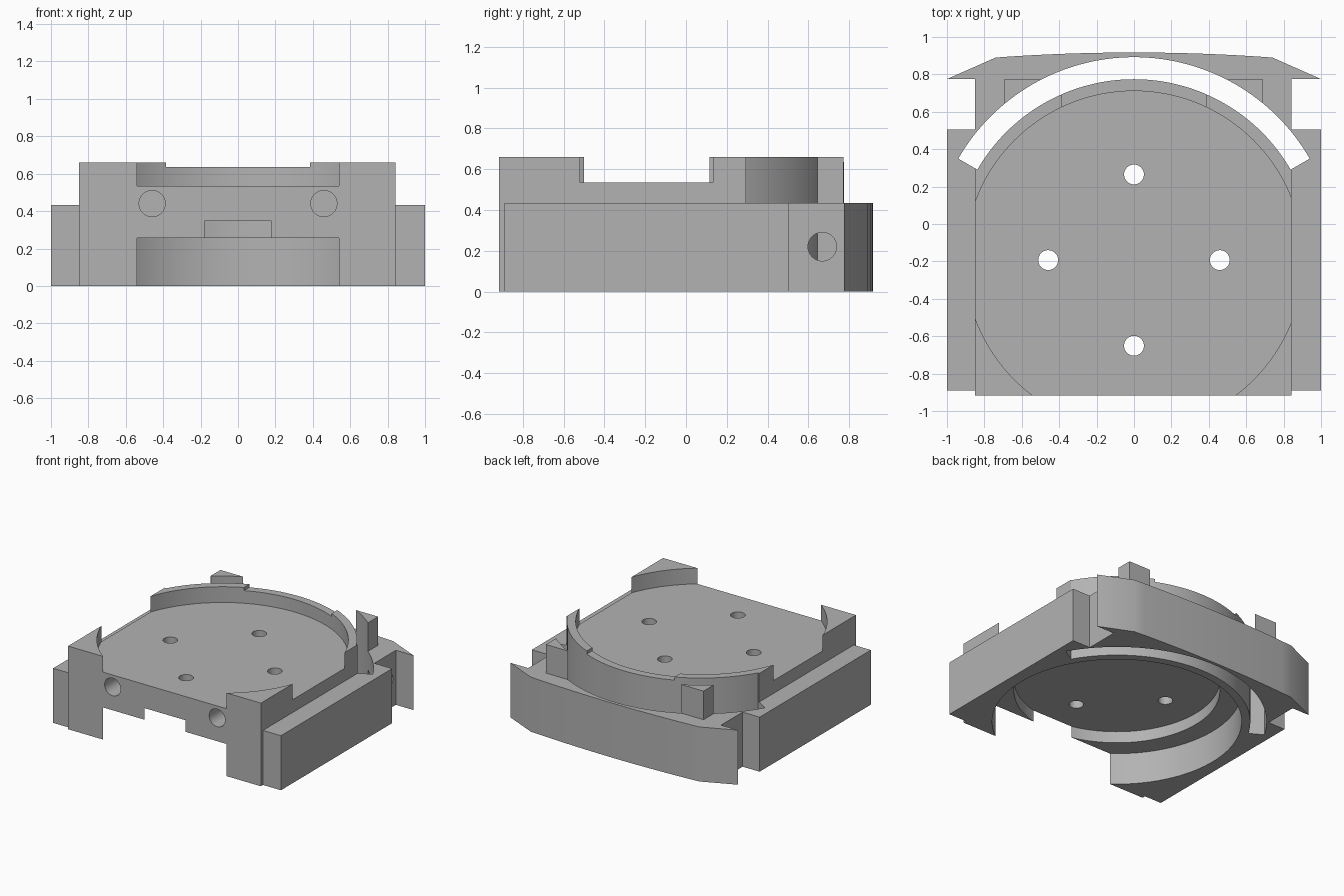
import bpy, bmesh, math
from mathutils import Matrix

if "Cube" in bpy.data.objects:
    bpy.data.objects.remove(bpy.data.objects["Cube"], do_unlink=True)

gray = bpy.data.materials.new("plain gray")
gray.use_nodes = True
gray.diffuse_color = (0.45, 0.45, 0.45, 1)
gray.node_tree.nodes["Principled BSDF"].inputs["Base Color"].default_value = gray.diffuse_color

CY = -0.193                   # shared centre of all round features
LEFT, RIGHT = -0.85, 0.843    # sides of the central block
FRONT, BACK = -0.917, 0.775
LIP_Z, TOP_Z = 0.433, 0.66


def link(name, bm):
    bmesh.ops.recalc_face_normals(bm, faces=bm.faces)
    mesh = bpy.data.meshes.new(name)
    bm.to_mesh(mesh)
    bm.free()
    obj = bpy.data.objects.new(name, mesh)
    mesh.materials.append(gray)
    bpy.context.collection.objects.link(obj)
    return obj


def prism(name, outline, z0, z1):
    bm = bmesh.new()
    face = bm.faces.new([bm.verts.new((x, y, z0)) for x, y in outline])
    top = bmesh.ops.extrude_face_region(bm, geom=[face])["geom"]
    bmesh.ops.translate(bm, vec=(0, 0, z1 - z0),
                        verts=[v for v in top if isinstance(v, bmesh.types.BMVert)])
    return link(name, bm)


def box(name, x0, x1, y0, y1, z0, z1):
    return prism(name, [(x0, y0), (x1, y0), (x1, y1), (x0, y1)], z0, z1)


def cylinder(name, center, radius, depth, axis="Z", sides=48):
    turn = {"X": Matrix.Rotation(math.pi / 2, 4, "Y"),
            "Y": Matrix.Rotation(math.pi / 2, 4, "X"), "Z": Matrix()}[axis]
    bm = bmesh.new()
    bmesh.ops.create_cone(bm, cap_ends=True, segments=sides, radius1=radius, radius2=radius,
                          depth=depth, matrix=Matrix.Translation(center) @ turn)
    return link(name, bm)


def arc(radius, a0, a1, n=64):
    steps = [math.radians(a0 + (a1 - a0) * i / n) for i in range(n + 1)]
    return [(radius * math.cos(a), CY + radius * math.sin(a)) for a in steps]


def combine(target, tool, operation):
    mod = target.modifiers.new(tool.name, "BOOLEAN")
    mod.operation, mod.object, mod.solver = operation, tool, "EXACT"
    bpy.context.view_layer.objects.active = target
    bpy.ops.object.modifier_apply(modifier=mod.name)
    bpy.data.objects.remove(tool, do_unlink=True)


# Lower block with side lips and gently bowed rear bumper
bow = [(0.74 - 1.48 * i / 16, 0.89 + 0.027 * (1 - (1 - i / 8) ** 2)) for i in range(17)]
outline = [(LEFT, FRONT), (RIGHT, FRONT), (RIGHT, -0.89), (1, -0.89), (1, 0.505),
           (RIGHT, 0.505), (RIGHT, BACK), (1, BACK)] + bow + [
           (-1, BACK), (LEFT, BACK), (LEFT, 0.505), (-1, 0.505), (-1, -0.89), (LEFT, -0.89)]
body = prism("base_body", outline, 0, LIP_Z)

# Upper block, rounded at the back
reach = 1.02
a0 = math.degrees(math.acos(RIGHT / reach))
a1 = math.degrees(math.acos(LEFT / reach))
upper = [(LEFT, FRONT), (RIGHT, FRONT)] + arc(reach, a0, a1)
combine(body, prism("upper_block", upper, 0.3, TOP_Z), "UNION")

# Rear corner posts
for x0, x1 in ((0.495, 0.69), (-0.695, -0.495)):
    combine(body, box("corner_post", x0, x1, 0.645, 0.772, 0.3, TOP_Z), "UNION")

# Curved slot through the back
slot = arc(1.085, 30, 150) + arc(0.967, 150, 30)
cutters = [prism("arc_slot", slot, -0.1, 0.8)]

# Round tray on top, stepped round recess underneath, lowered rear rim
cutters += [cylinder("top_tray", (0, CY, 0.735), 0.904, 0.4, sides=128),
            cylinder("bottom_recess", (0, CY, 0.055), 0.904, 0.4, sides=128),
            cylinder("bottom_step", (0, CY, 0.147), 0.746, 0.4, sides=128),
            box("rim_notch", -0.385, 0.385, 0.45, 0.95, 0.635, 0.8)]

# Four floor holes
for x, y in ((0, 0.458), (0, -0.458), (0.459, 0), (-0.459, 0)):
    cutters.append(cylinder("floor_hole", (x, CY + y, 0.4), 0.053, 1))

# Blind holes in the front and sides
for side in (1, -1):
    cutters.append(cylinder("front_hole", (0.459 * side, FRONT, 0.44), 0.07, 0.32, "Y"))
    cutters.append(cylinder("side_hole", (0.845 * side, 0.668, 0.22), 0.07, 0.31, "X"))

for cutter in cutters:
    combine(body, cutter, "DIFFERENCE")

# Smooth round walls, crisp edges
bpy.ops.object.select_all(action="DESELECT")
body.select_set(True)
bpy.context.view_layer.objects.active = body
bpy.ops.object.shade_smooth_by_angle(angle=math.radians(20))
